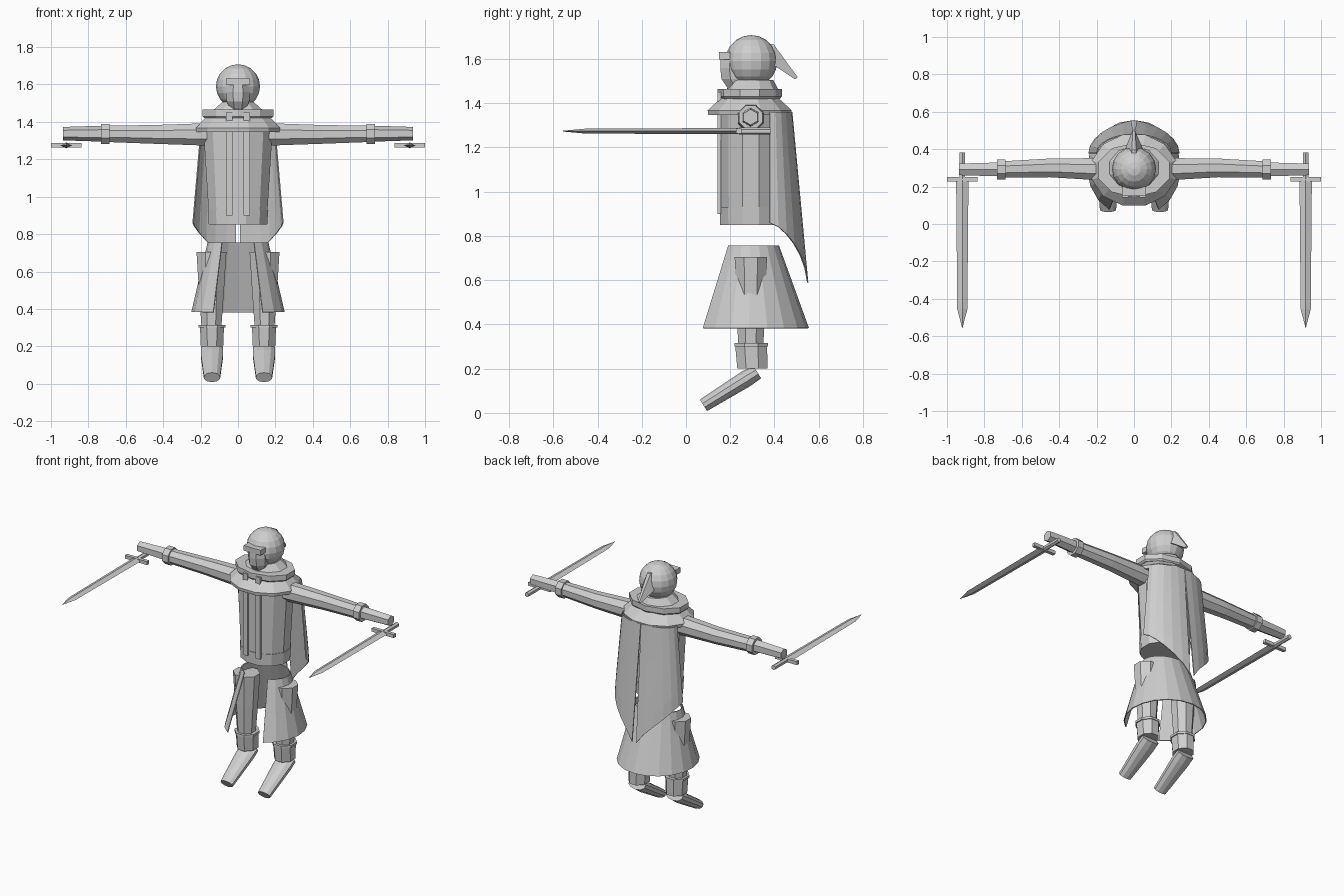
import bpy, bmesh, math
from mathutils import Vector as V

if "Cube" in bpy.data.objects:
    bpy.data.objects.remove(bpy.data.objects["Cube"])

grey = bpy.data.materials.new("light_grey")
grey.diffuse_color = (0.62, 0.62, 0.62, 1)
grey.use_nodes = True
grey.node_tree.nodes["Principled BSDF"].inputs["Base Color"].default_value = grey.diffuse_color
CY = 0.293  # depth of the body axis


def finish(name, bm):
    bmesh.ops.recalc_face_normals(bm, faces=bm.faces)
    me = bpy.data.meshes.new(name)
    bm.to_mesh(me)
    bm.free()
    me.materials.append(grey)
    ob = bpy.data.objects.new(name, me)
    bpy.context.collection.objects.link(ob)
    return ob


def loft(name, loops, closed=True, caps=True):
    """Skin a list of point loops into one surface."""
    bm = bmesh.new()
    rows = [[bm.verts.new(p) for p in lp] for lp in loops]
    n = len(rows[0])
    for a, b in zip(rows, rows[1:]):
        for i in range(n if closed else n - 1):
            j = (i + 1) % n
            bm.faces.new((a[i], a[j], b[j], b[i]))
    if caps and closed:
        bm.faces.new(rows[0])
        bm.faces.new(rows[-1])
    return finish(name, bm)


def ring(c, u, v, n, flat=True):
    """Elliptical ring with half-axes u, v; flat puts a side, not a corner, on each axis."""
    k = 1 / math.cos(math.pi / n) if flat else 1
    c, u, v = V(c), V(u) * k, V(v) * k
    out = []
    for i in range(n):
        a = 2 * math.pi * (i + (0.5 if flat else 0)) / n
        out.append(c + u * math.cos(a) + v * math.sin(a))
    return out


def stack(name, cx, stations, n, flat=True, caps=True):
    """Upright part from stations (z, y centre, x radius, y radius)."""
    return loft(name, [ring((cx, cy, z), (rx, 0, 0), (0, ry, 0), n, flat)
                       for z, cy, rx, ry in stations], caps=caps)


def box(name, x0, x1, y0, y1, z0, z1):
    return loft(name, [[(x0, y0, z), (x1, y0, z), (x1, y1, z), (x0, y1, z)] for z in (z0, z1)])


def thicken(ob, t):
    m = ob.modifiers.new("thickness", "SOLIDIFY")
    m.thickness = t
    m.offset = 0


# Head
bm = bmesh.new()
bmesh.ops.create_uvsphere(bm, u_segments=16, v_segments=10, radius=0.118)
bmesh.ops.translate(bm, verts=bm.verts, vec=(0, 0.295, 1.59))
finish("head", bm)
stack("face_mask", 0, [(1.465, 0.25, 0.045, 0.06), (1.51, 0.23, 0.06, 0.07),
                       (1.56, 0.225, 0.064, 0.07), (1.6, 0.225, 0.058, 0.068)], 8)
box("brow_plate", -0.063, 0.063, 0.15, 0.2, 1.597, 1.632)

# Pointed tail at the back of the hood
loft("hood_tail", [
    [(-0.012, 0.36, 1.67), (0.012, 0.36, 1.67), (0.045, 0.36, 1.565), (-0.045, 0.36, 1.565)],
    [(-0.012, 0.395, 1.668), (0.012, 0.395, 1.668), (0.045, 0.408, 1.565), (-0.045, 0.408, 1.565)],
    [(-0.006, 0.505, 1.518), (0.006, 0.505, 1.518), (0.008, 0.493, 1.508), (-0.008, 0.493, 1.508)]])

# Neck, collar and shoulder mantle
stack("neck", 0, [(1.42, 0.3, 0.15, 0.12), (1.465, 0.3, 0.13, 0.11), (1.505, 0.3, 0.085, 0.09)], 10)
stack("collar", 0, [(1.42, 0.288, 0.18, 0.13), (1.43, 0.288, 0.19, 0.138),
                    (1.465, 0.288, 0.19, 0.138)], 10)
stack("shoulder_mantle", 0, [(1.347, 0.288, 0.222, 0.187), (1.368, 0.288, 0.225, 0.19),
                             (1.425, 0.288, 0.172, 0.128)], 12)

# Torso, belt and hanging front straps
stack("torso", 0, [(0.85, CY, 0.152, 0.135), (0.93, CY, 0.158, 0.136), (1.36, CY, 0.185, 0.138)], 12)
stack("belt", 0, [(0.85, CY, 0.156, 0.139), (0.93, CY, 0.162, 0.14)], 12)
for s in (-1, 1):
    a, b = sorted((s * 0.03, s * 0.063))
    box("front_strap", a, b, 0.142, 0.158, 0.9, 1.45)
box("buckle", -0.03, 0.03, 0.158, 0.19, 0.865, 0.92)

# Back cape in two panels, parted along the middle and hanging to a point
for s in (-1, 1):
    loops = []
    for k in range(7):
        t = k / 6
        loop = []
        for i in range(7):
            f = i / 6
            a = f * math.pi / 2
            z = 1.36 + (0.86 - 0.27 * f ** 1.5 - 1.36) * t
            d = 1.36 - z
            x = (0.198 + 0.043 * min(d / 0.5, 1)) * math.cos(a)
            y = 0.378 + (0.1 + 0.072 * d / 0.77) * math.sin(a)
            loop.append((s * max(x, 0.001 + 0.014 * t), y, z))
        loops.append(loop)
    thicken(loft("cape_panel", loops, closed=False), 0.006)

# Open-fronted skirt
gap = math.radians(32)
skirt = []
for z, rx, ry in ((0.383, 0.247, 0.257), (0.755, 0.16, 0.122)):
    loop = []
    for i in range(17):
        a = -math.pi / 2 + gap + i / 16 * (2 * math.pi - 2 * gap)
        loop.append((rx * math.cos(a), 0.296 + ry * math.sin(a), z))
    skirt.append(loop)
thicken(loft("skirt", skirt, closed=False), 0.006)

for s in (-1, 1):
    # Legs
    x = s * 0.139
    stack("thigh", s * 0.142, [(0.29, CY, 0.052, 0.056), (0.5, CY, 0.067, 0.066),
                               (0.705, CY, 0.08, 0.073)], 8)
    stack("boot_shaft", x, [(0.2, 0.3, 0.06, 0.068), (0.3, 0.295, 0.064, 0.072)], 8)
    stack("boot_rim", x, [(0.3, 0.295, 0.071, 0.076), (0.315, 0.295, 0.071, 0.076)], 8)
    d = V((0, -0.85, -0.525)).normalized()
    up = d.cross(V((1, 0, 0)))
    loft("foot", [ring(c, (w, 0, 0), up * h, 10) for c, w, h in (
        ((x, 0.322, 0.185), 0.06, 0.032), ((x, 0.27, 0.153), 0.06, 0.036),
        ((x, 0.079, 0.034), 0.043, 0.029))])

    # Arms, straight out to the sides
    def arm(name, stations, n):
        loft(name, [ring((s * px, py, pz), (0, r, 0), (0, 0, r), n) for px, py, pz, r in stations])
    arm("upper_sleeve", [(0.12, 0.293, 1.333, 0.06), (0.22, 0.294, 1.333, 0.058),
                         (0.45, 0.3, 1.333, 0.05)], 8)
    arm("lower_sleeve", [(0.45, 0.3, 1.333, 0.05), (0.69, 0.292, 1.336, 0.044)], 8)
    arm("wrist_cuff", [(0.688, 0.292, 1.336, 0.053), (0.733, 0.292, 1.336, 0.053)], 8)
    arm("hand", [(0.72, 0.292, 1.337, 0.037), (0.935, 0.292, 1.337, 0.031)], 6)

    # Swords pointing forward below the hands
    sx = s * 0.918
    blade = []
    for y, w, h in ((0.235, 0.033, 0.014), (-0.455, 0.027, 0.011), (-0.555, 0.001, 0.002)):
        blade.append([(sx - w, y, 1.274), (sx, y, 1.274 + h), (sx + w, y, 1.274), (sx, y, 1.274 - h)])
    loft("sword_blade", blade)
    box("sword_guard", sx - 0.082, sx + 0.082, 0.227, 0.25, 1.263, 1.286)
    loft("sword_grip", [ring((sx, y, 1.274), (0.014, 0, 0), (0, 0, 0.014), 6) for y in (0.24, 0.382)])
